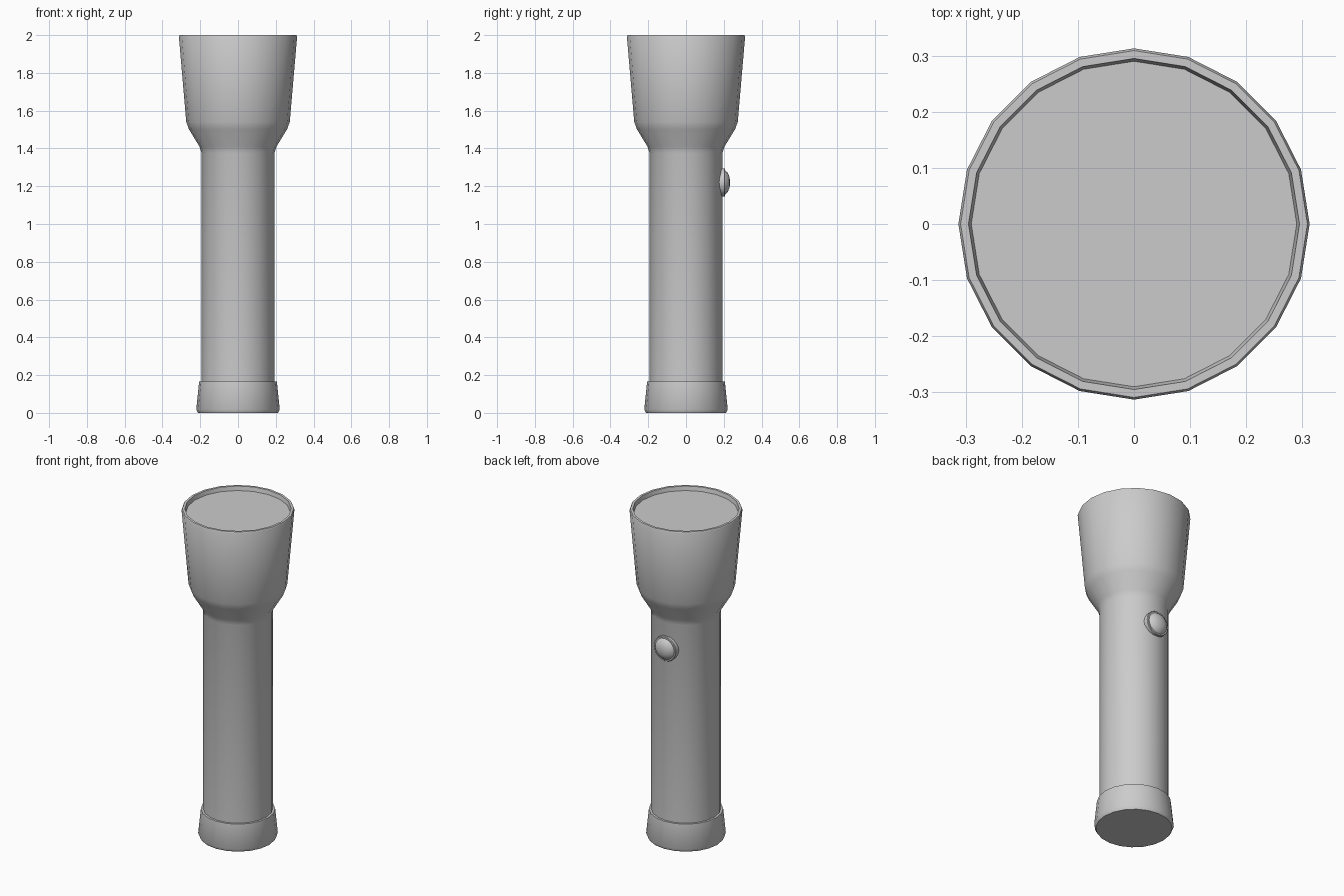
import bpy, math
from mathutils import Matrix

if "Cube" in bpy.data.objects:
    bpy.data.objects.remove(bpy.data.objects["Cube"])


def lathe(name, profile, sides, matrix=None, angle=35):
    """Revolve (radius, height) points about z; radius 0 makes a pole."""
    verts, faces, rings = [], [], []
    for r, z in profile:
        n = 1 if r == 0 else sides
        rings.append(list(range(len(verts), len(verts) + n)))
        for i in range(n):
            a = 2 * math.pi * i / sides
            verts.append((r * math.cos(a), r * math.sin(a), z))
    for lo, hi in zip(rings, rings[1:]):
        for i in range(sides):
            j = (i + 1) % sides
            if len(lo) == 1:
                faces.append((lo[0], hi[j], hi[i]))
            elif len(hi) == 1:
                faces.append((lo[i], lo[j], hi[0]))
            else:
                faces.append((lo[i], lo[j], hi[j], hi[i]))
    # flat caps on open ends
    if len(rings[0]) > 1:
        faces.append(tuple(reversed(rings[0])))
    if len(rings[-1]) > 1:
        faces.append(tuple(rings[-1]))
    mesh = bpy.data.meshes.new(name)
    mesh.from_pydata(verts, [], faces)
    if matrix:
        mesh.transform(matrix)
    mesh.update()
    obj = bpy.data.objects.new(name, mesh)
    bpy.context.collection.objects.link(obj)
    bpy.ops.object.select_all(action='DESELECT')
    obj.select_set(True)
    bpy.context.view_layer.objects.active = obj
    bpy.ops.object.shade_smooth_by_angle(angle=math.radians(angle))
    return obj


SIDES = 20

# Handle tube, flared head, rim and recessed lens
lathe("handle_and_head", [
    (0.193, 0.16), (0.193, 1.375), (0.204, 1.41), (0.26, 1.502),
    (0.274, 1.54), (0.313, 1.992), (0.309, 2.0), (0.295, 2.0),
    (0.290, 1.975)], SIDES)

# Tapered end cap
lathe("end_cap", [
    (0.212, 0.0), (0.221, 0.018), (0.206, 0.165), (0.19, 0.165)], SIDES)

# Domed push button on the back (+y)
to_back = Matrix.Translation((0, 0, 1.22)) @ Matrix.Rotation(-math.pi / 2, 4, 'X')
lathe("push_button", [
    (0.075, 0.165), (0.075, 0.203), (0.072, 0.207), (0.064, 0.207),
    (0.053, 0.22), (0.03, 0.23), (0, 0.234)], SIDES, to_back)
